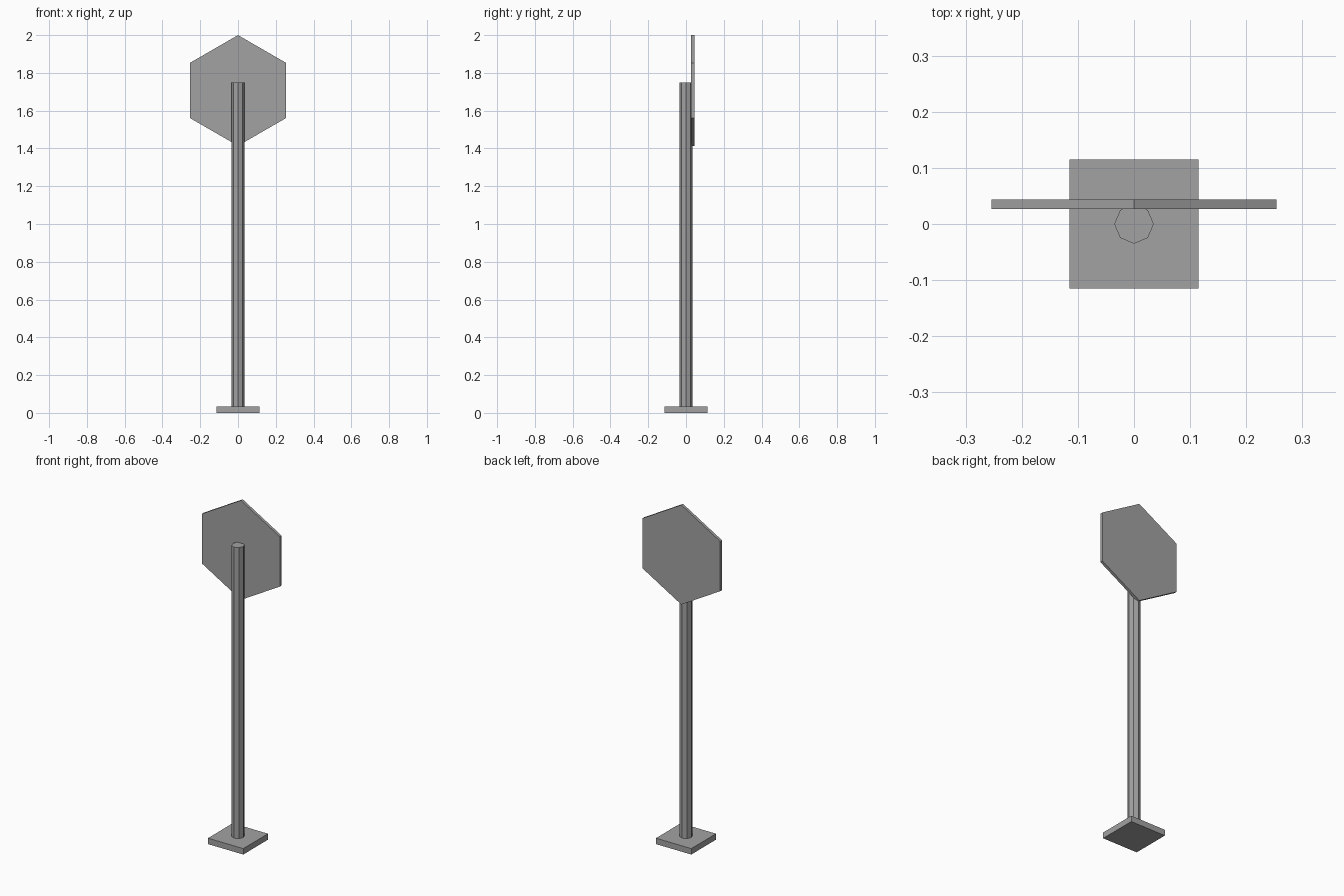
import bpy
from math import pi

if "Cube" in bpy.data.objects:
    bpy.data.objects.remove(bpy.data.objects["Cube"])

# Dark grey finish shared by all parts
grey = bpy.data.materials.new("dark_grey")
grey.diffuse_color = (0.36, 0.36, 0.36, 1)
grey.use_nodes = True
grey.node_tree.nodes["Principled BSDF"].inputs["Base Color"].default_value = grey.diffuse_color


def prism(name, sides, radius, depth, location, rotation=(0, 0, 0)):
    bpy.ops.mesh.primitive_cylinder_add(vertices=sides, radius=radius, depth=depth,
                                        location=location, rotation=rotation)
    obj = bpy.context.object
    obj.name = name
    bpy.ops.object.transform_apply(location=False, rotation=True, scale=True)
    obj.data.materials.append(grey)
    return obj


# Square base plate
bpy.ops.mesh.primitive_cube_add(size=1, location=(0, 0, 0.0175))
base = bpy.context.object
base.name = "base_plate"
base.scale = (0.23, 0.23, 0.035)
bpy.ops.object.transform_apply(location=False, rotation=False, scale=True)
base.data.materials.append(grey)

# Octagonal post, standing on the plate
prism("post", 8, 0.035, 1.713, (0, 0, 0.8915))

# Thin hexagonal sign panel, point up, behind the post
prism("sign_panel", 6, 0.293, 0.017, (0, 0.0355, 1.707), (pi / 2, 0, 0))
